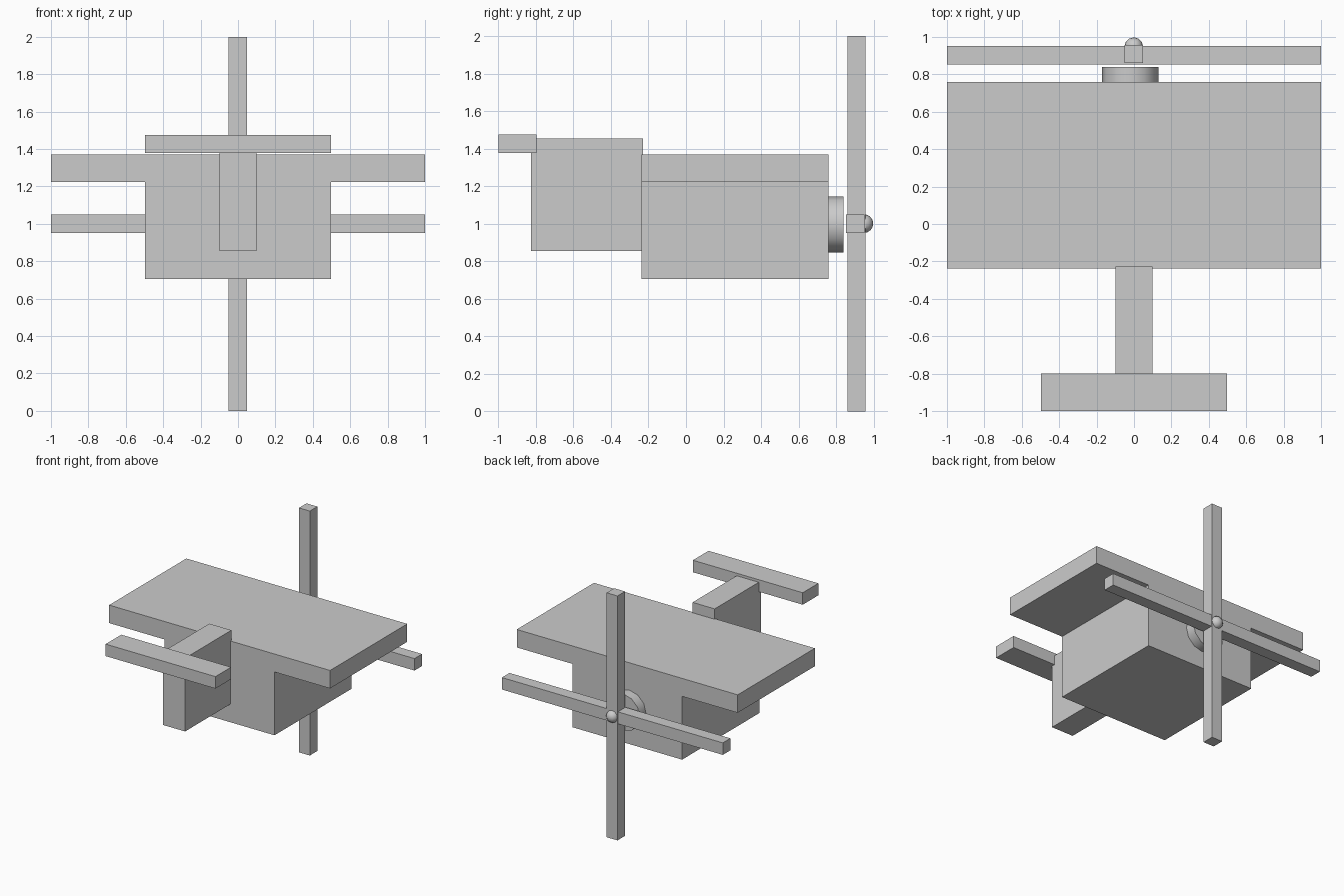
import bpy, bmesh
from math import pi
from mathutils import Matrix

if "Cube" in bpy.data.objects:
    bpy.data.objects.remove(bpy.data.objects["Cube"])


def make_object(name, bm):
    bmesh.ops.recalc_face_normals(bm, faces=bm.faces[:])
    mesh = bpy.data.meshes.new(name)
    bm.to_mesh(mesh)
    bm.free()
    ob = bpy.data.objects.new(name, mesh)
    bpy.context.collection.objects.link(ob)
    return ob


def box(name, x, y, z):
    bm = bmesh.new()
    bmesh.ops.create_cube(bm, size=1)
    for v in bm.verts:
        v.co = [lo + (c + 0.5) * (hi - lo) for c, (lo, hi) in zip(v.co, (x, y, z))]
    return make_object(name, bm)


def smooth(ob, angle):
    bpy.ops.object.select_all(action='DESELECT')
    ob.select_set(True)
    bpy.context.view_layer.objects.active = ob
    bpy.ops.object.shade_smooth_by_angle(angle=angle)


# Body and wing: one T-shaped profile extruded along y
half = [(0.497, 0.705), (0.497, 1.223), (1.0, 1.223), (1.0, 1.37)]
profile = half + [(-x, z) for x, z in reversed(half)]
bm = bmesh.new()
face = bm.faces.new([bm.verts.new((x, -0.238, z)) for x, z in profile])
ext = bmesh.ops.extrude_face_region(bm, geom=[face])
bmesh.ops.translate(bm, vec=(0, 0.998, 0),
                    verts=[g for g in ext["geom"] if isinstance(g, bmesh.types.BMVert)])
make_object("body_and_wing", bm)

# Tail
box("tail_boom", (-0.1, 0.1), (-0.827, -0.228), (0.855, 1.455))
box("tail_plane", (-0.498, 0.496), (-1.0, -0.798), (1.378, 1.476))

# Propeller blades
box("vertical_blade", (-0.05, 0.048), (0.86, 0.957), (0.0, 2.0))
box("horizontal_blade", (-1.0, 1.0), (0.854, 0.952), (0.952, 1.05))

# Engine hub on the body, slightly off centre
bm = bmesh.new()
bmesh.ops.create_cone(bm, cap_ends=True, segments=12, radius1=0.15, radius2=0.15, depth=0.081,
                      matrix=Matrix.Translation((-0.02, 0.8, 0.996)) @ Matrix.Rotation(pi / 2, 4, 'X'))
smooth(make_object("engine_hub", bm), 0.7)

# Spinner cap
bm = bmesh.new()
bmesh.ops.create_uvsphere(bm, u_segments=12, v_segments=8, radius=0.05,
                          matrix=Matrix.Translation((-0.001, 0.948, 1.001)))
smooth(make_object("spinner", bm), 0.7)
